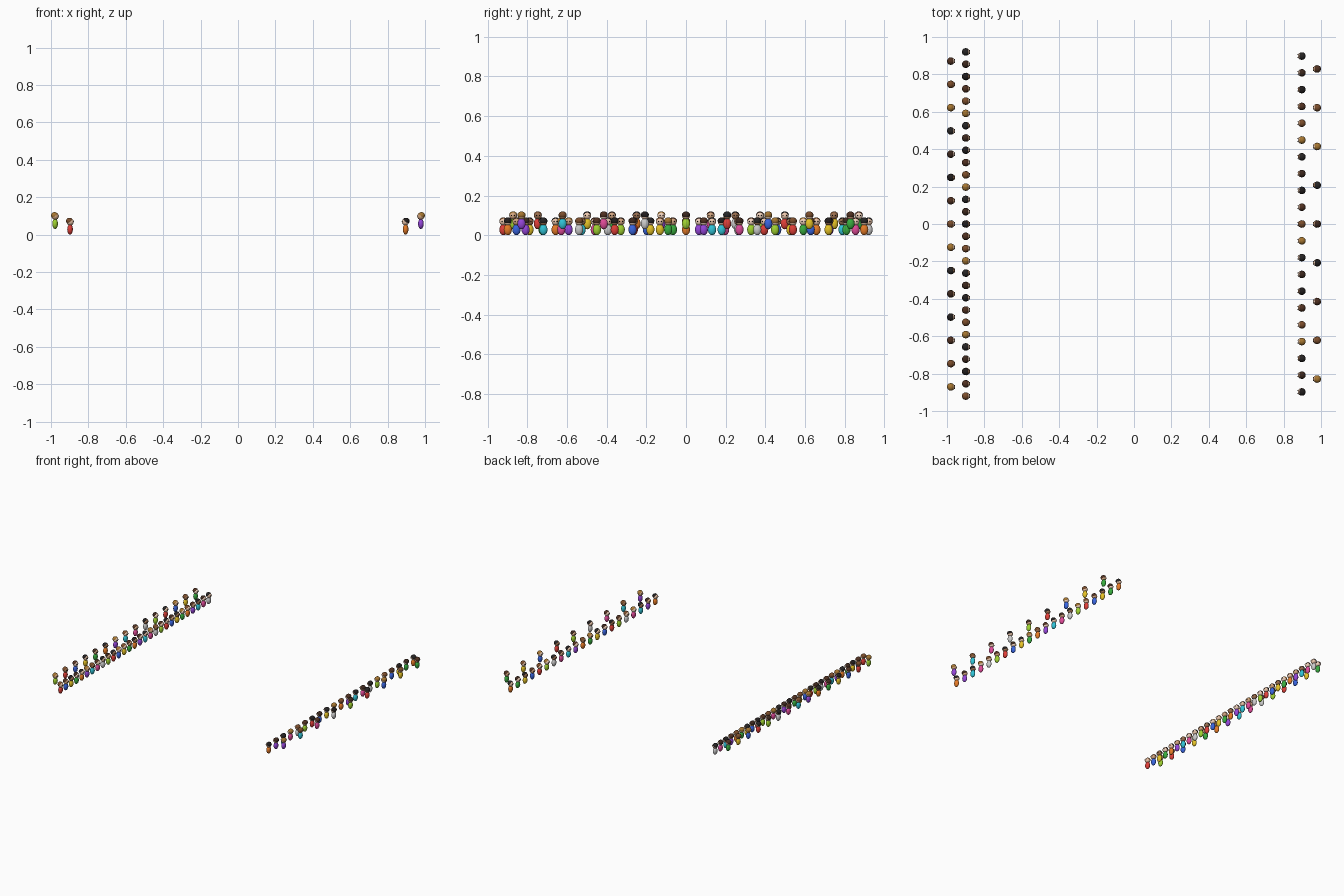
import bpy, bmesh
from mathutils import Matrix, Vector

if "Cube" in bpy.data.objects:
    bpy.data.objects.remove(bpy.data.objects["Cube"])


def mat(name, rgb):
    m = bpy.data.materials.new(name)
    m.diffuse_color = (*rgb, 1)
    m.use_nodes = True
    m.node_tree.nodes["Principled BSDF"].inputs["Base Color"].default_value = m.diffuse_color
    return m


shirts = [mat("shirt_" + n, c) for n, c in [
    ("red", (.75, .05, .04)), ("blue", (.04, .13, .75)), ("yellow", (.8, .55, .02)),
    ("green", (.04, .42, .05)), ("orange", (.8, .2, .02)), ("purple", (.3, .06, .7)),
    ("cyan", (.03, .55, .68)), ("pink", (.75, .07, .32)), ("white", (.8, .8, .8)),
    ("lime", (.35, .65, .03))]]
hairs = [mat("hair_" + n, c) for n, c in [
    ("gold", (.38, .18, .03)), ("brown", (.2, .075, .025)), ("dark_brown", (.08, .03, .015)),
    ("black", (.015, .012, .012)), ("umber", (.045, .02, .012)), ("charcoal", (.02, .018, .018))]]
skins = [mat("skin_" + n, c) for n, c in [
    ("light", (.85, .58, .42)), ("tan", (.65, .38, .22)), ("brown", (.33, .16, .08)),
    ("pale", (.9, .66, .52))]]
eye_mat = mat("eye", (.01, .01, .01))


def ball(bm, centre, radii, slot, seg=14, rings=10):
    m = Matrix.Translation(Vector(centre)) @ Matrix.Diagonal((*radii, 1))
    res = bmesh.ops.create_uvsphere(bm, u_segments=seg, v_segments=rings, radius=1, matrix=m)
    for f in {f for v in res["verts"] for f in v.link_faces}:
        f.material_index = slot
        f.smooth = True


# One spectator facing +x: shirt, skin, hair, eyes
def spectator_mesh():
    bm = bmesh.new()
    ball(bm, (0, 0, .028), (.0155, .0205, .028), 0)
    ball(bm, (.001, 0, .068), (.0195, .0195, .0195), 1)
    ball(bm, (-.0025, 0, .0725), (.0195, .0202, .0175), 2)
    for s in (-1, 1):
        ball(bm, (.0185, s * .0075, .069), (.003, .003, .003), 3, 8, 6)
    me = bpy.data.meshes.new("spectator")
    bm.to_mesh(me)
    bm.free()
    for m in (shirts[0], skins[0], hairs[0], eye_mat):
        me.materials.append(m)
    return me


base = spectator_mesh()


# Rows of spectators, all facing the middle
def row(name, x, z, count, reach, shirt0, hair0):
    for i in range(count):
        ob = bpy.data.objects.new(f"{name}_spectator_{i + 1}", base)
        bpy.context.collection.objects.link(ob)
        ob.location = (x, -reach + 2 * reach * i / (count - 1), z)
        ob.rotation_euler.z = 0 if x < 0 else 3.14159265
        picks = (shirts[(shirt0 + i) % 10], skins[(shirt0 + i) % 4], hairs[(hair0 + i) % 6])
        for slot, m in zip(ob.material_slots, picks):
            slot.link = 'OBJECT'
            slot.material = m


row("left_front", -.898, 0, 29, .92, 0, 1)
row("left_back", -.978, .03, 15, .871, 9, 0)
row("right_front", .896, 0, 21, .898, 4, 3)
row("right_back", .978, .03, 9, .829, 5, 0)
